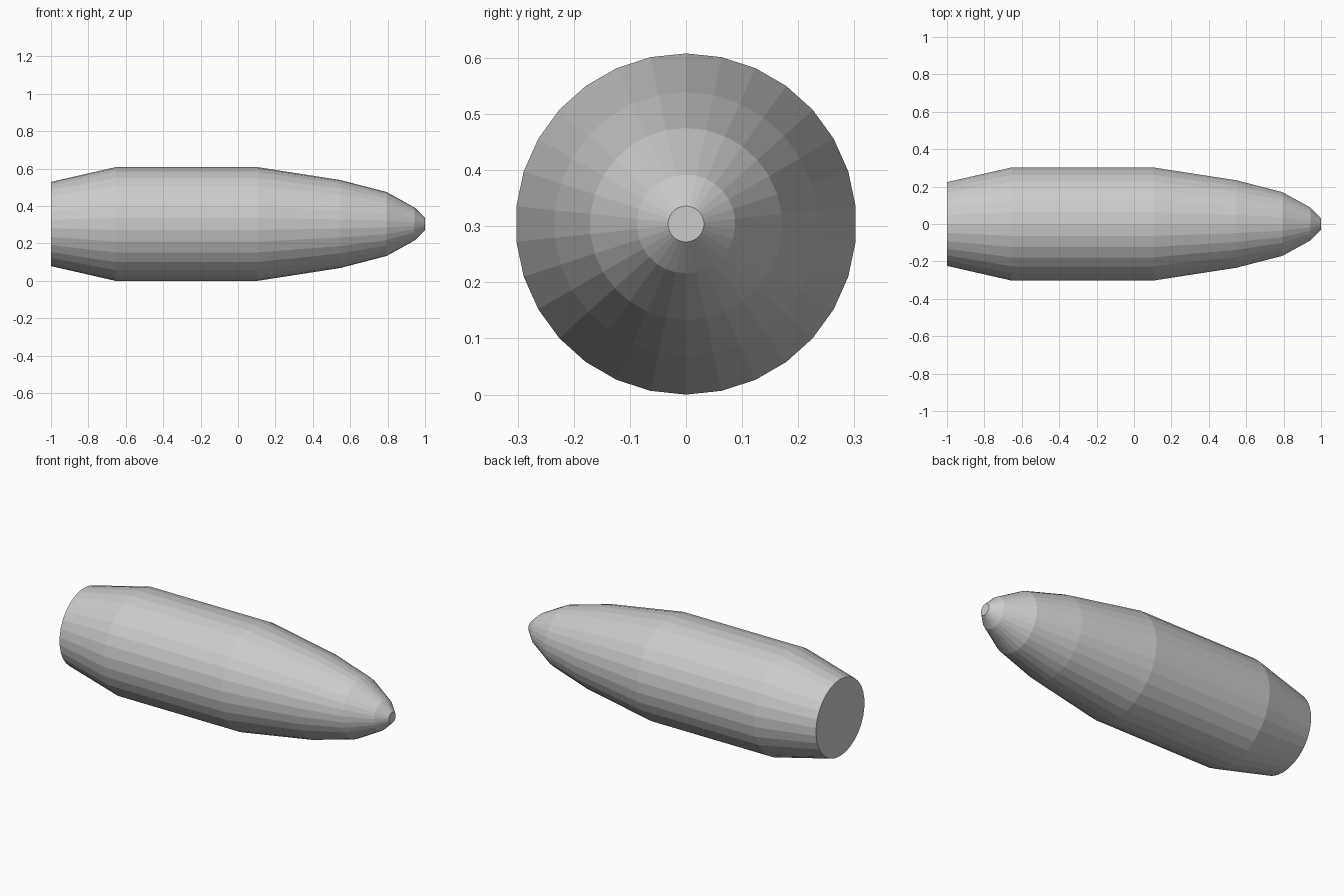
import bpy, bmesh
from math import sin, cos, tau

if "Cube" in bpy.data.objects:
    bpy.data.objects.remove(bpy.data.objects["Cube"])

SIDES = 30
# Profile along x: (position, radius), tail to nose
PROFILE = [(-1.0, 0.225), (-0.655, 0.304), (0.104, 0.304), (0.548, 0.235),
           (0.794, 0.171), (0.944, 0.088), (1.0, 0.032)]
AXIS_Z = 0.304

bm = bmesh.new()

# Rings of the tapered body, with a vertex at the very top and bottom
rings = [[bm.verts.new((x, r * sin(tau * i / SIDES), AXIS_Z + r * cos(tau * i / SIDES)))
          for i in range(SIDES)] for x, r in PROFILE]

# Flat side panels between neighbouring rings
for a, b in zip(rings, rings[1:]):
    for i in range(SIDES):
        j = (i + 1) % SIDES
        bm.faces.new((a[i], a[j], b[j], b[i]))

# Flat tail and nose caps
bm.faces.new(rings[0])
bm.faces.new(rings[-1])
bmesh.ops.recalc_face_normals(bm, faces=bm.faces)

mesh = bpy.data.meshes.new("bullet_body")
bm.to_mesh(mesh)
bm.free()
bpy.context.collection.objects.link(bpy.data.objects.new("bullet_body", mesh))
